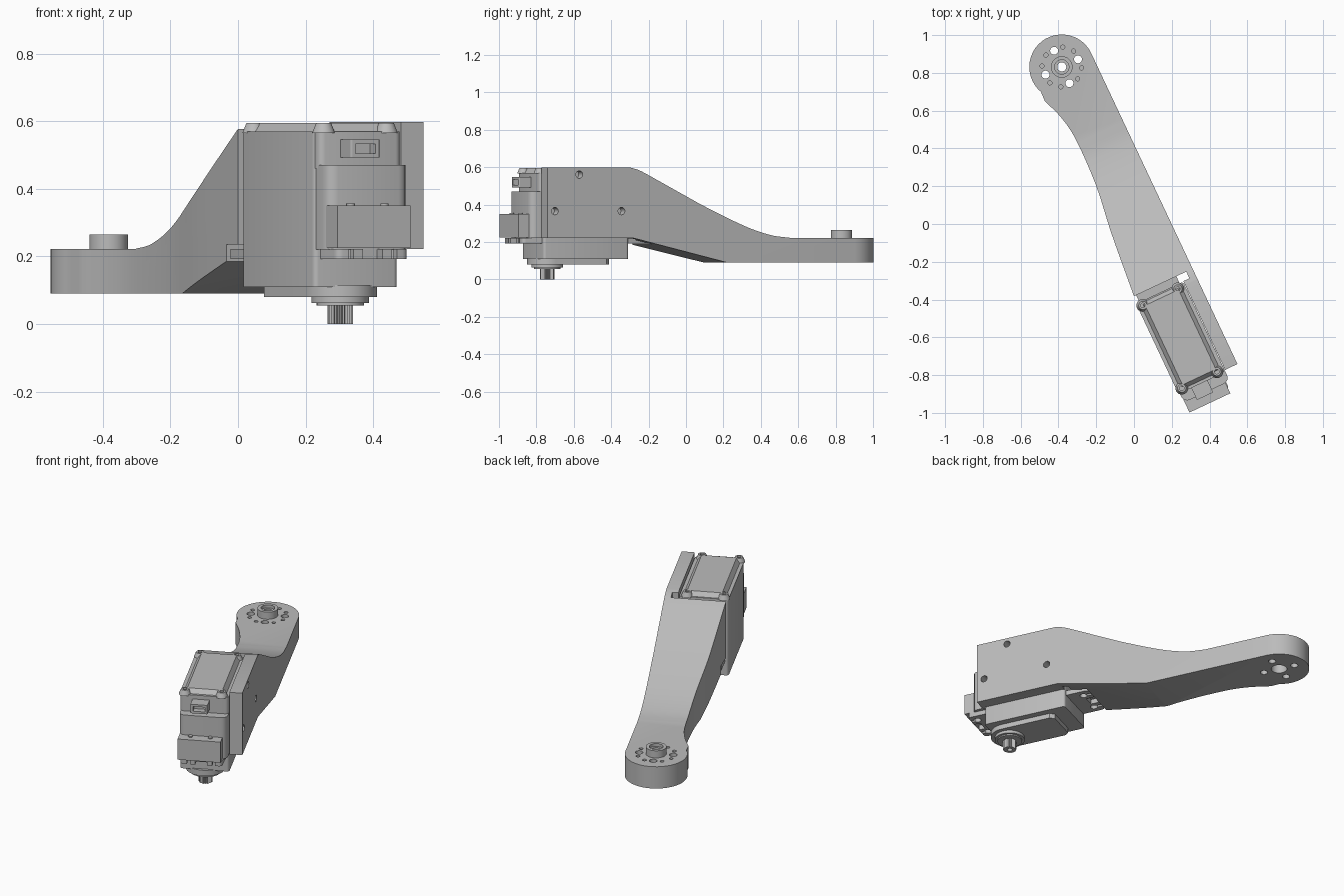
import bpy, bmesh
from math import sin, cos, pi, radians
from mathutils import Matrix, Vector

if "Cube" in bpy.data.objects:
    bpy.data.objects.remove(bpy.data.objects["Cube"])

TURN = radians(25.2)      # whole assembly is turned about z
grey = bpy.data.materials.new("plain_grey")
grey.use_nodes = True
grey.diffuse_color = (0.5, 0.5, 0.5, 1)
grey.node_tree.nodes["Principled BSDF"].inputs["Base Color"].default_value = (0.5, 0.5, 0.5, 1)


def finish(name, bm):
    bmesh.ops.recalc_face_normals(bm, faces=bm.faces)
    mesh = bpy.data.meshes.new(name)
    bm.to_mesh(mesh)
    bm.free()
    mesh.materials.append(grey)
    obj = bpy.data.objects.new(name, mesh)
    bpy.context.collection.objects.link(obj)
    obj.rotation_euler.z = TURN
    return obj


def activate(obj):
    bpy.ops.object.select_all(action='DESELECT')
    obj.select_set(True)
    bpy.context.view_layer.objects.active = obj


def boolean(obj, other, operation='DIFFERENCE'):
    activate(obj)
    mod = obj.modifiers.new("cut", 'BOOLEAN')
    mod.operation, mod.object, mod.solver = operation, other, 'EXACT'
    bpy.ops.object.modifier_apply(modifier=mod.name)
    bpy.data.objects.remove(other)


def smooth(obj):
    activate(obj)
    bpy.ops.object.shade_smooth_by_angle(angle=radians(30))
    return obj


def box(name, x, y, z, bevel=0, taper=0):
    bm = bmesh.new()
    size = (x[1] - x[0], y[1] - y[0], z[1] - z[0])
    bmesh.ops.create_cube(bm, size=1, matrix=Matrix.Diagonal((*size, 1)))
    for v in bm.verts:
        if v.co.z > 0:
            v.co.x -= taper if v.co.x > 0 else -taper
            v.co.y -= taper if v.co.y > 0 else -taper
    bmesh.ops.translate(bm, verts=bm.verts, vec=(sum(x) / 2, sum(y) / 2, sum(z) / 2))
    if bevel:
        upright = [e for e in bm.edges if abs(e.verts[0].co.z - e.verts[1].co.z) > 1e-4]
        bmesh.ops.bevel(bm, geom=upright, offset=bevel, segments=4, profile=0.5, affect='EDGES')
    return finish(name, bm)


def cylinder(name, centre, r, depth, r2=None, axis='Z'):
    bm = bmesh.new()
    spin = Matrix.Rotation(pi / 2, 4, 'Y') if axis == 'X' else Matrix()
    bmesh.ops.create_cone(bm, cap_ends=True, segments=40, radius1=r,
                          radius2=r if r2 is None else r2, depth=depth,
                          matrix=Matrix.Translation(centre) @ spin)
    return finish(name, bm)


def prism(name, points, start, vec):
    # extrude a closed outline; start maps an outline point to 3D
    bm = bmesh.new()
    face = bm.faces.new([bm.verts.new(start(p)) for p in points])
    ext = bmesh.ops.extrude_face_region(bm, geom=[face])
    bmesh.ops.translate(bm, vec=vec,
                        verts=[v for v in ext["geom"] if isinstance(v, bmesh.types.BMVert)])
    return finish(name, bm)


def arc(cx, cy, r, a0, a1, n=24):
    return [(cx + r * cos(radians(a0 + (a1 - a0) * i / n)),
             cy + r * sin(radians(a0 + (a1 - a0) * i / n))) for i in range(n + 1)]


def curve(points, steps=6):
    # smooth curve through the given points
    pts = [Vector(p) for p in points]
    pts = [2 * pts[0] - pts[1]] + pts + [2 * pts[-1] - pts[-2]]
    out = []
    for a, b, c, d in zip(pts, pts[1:], pts[2:], pts[3:]):
        for i in range(steps):
            t = i / steps
            out.append((2 * b + (c - a) * t + (2 * a - 5 * b + 4 * c - d) * t ** 2
                        + (3 * b - a - 3 * c + d) * t ** 3) / 2)
    return [tuple(p) for p in out] + [tuple(pts[-2])]


# Arm: plan outline intersected with its side profile
HUB = (0.008, 0.915)
waist = curve([(-0.15, 0.79), (-0.108, 0.67), (-0.088, 0.53), (-0.095, 0.27),
               (-0.13, 0.0), (-0.163, -0.346)])
plan = [(0.18, -0.904)] + arc(*HUB, 0.172, 0, 205) + waist + [(-0.163, -0.904)]
arm = prism("arm", plan, lambda p: (p[0], p[1], -0.1), (0, 0, 1))
slope = curve([(-0.41, 0.597), (-0.364, 0.584), (-0.306, 0.557), (-0.085, 0.445),
               (0.036, 0.385), (0.257, 0.287), (0.41, 0.238), (0.53, 0.222)])
side = [(-1, 0.222), (-1, 0.597)] + slope + [(1.2, 0.222), (1.2, 0.09), (0.158, 0.09), (-0.4, 0.222)]
boolean(arm, prism("arm_profile", side, lambda p: (-0.5, *p), (1, 0, 0)), 'INTERSECT')

# Pocket for the motor, with room for its ears
boolean(arm, box("pocket", (-0.4, 0.108), (-1.1, -0.346), (0, 1)))
boolean(arm, box("pocket_corner", (0, 0.143), (-0.385, -0.346), (0, 1)))
boolean(arm, box("ear_pocket", (-0.4, 0.108), (-0.5, -0.245), (0, 0.235)))

# Hub boss and holes
boolean(arm, cylinder("boss", (*HUB, 0.22), 0.057, 0.09), 'UNION')
boolean(arm, cylinder("bore", (*HUB, 0.2), 0.024, 0.4))
boolean(arm, cylinder("boss_recess", (*HUB, 0.262), 0.038, 0.03))
boolean(arm, cylinder("lower_bore", (*HUB, 0.1), 0.045, 0.12))
for i in range(4):
    for offset, r, ring, z in ((0, 0.021, 0.095, 0.2), (28, 0.011, 0.105, 0.37),
                               (62, 0.011, 0.105, 0.37)):
        a = radians(i * 90 + offset)
        pos = (HUB[0] + ring * cos(a), HUB[1] + ring * sin(a), z)
        boolean(arm, cylinder("hub_hole", pos, r, 0.4 if offset == 0 else 0.34))

# Screw holes through the side plate
for y, z in ((-0.715, 0.56), (-0.859, 0.365), (-0.466, 0.365)):
    boolean(arm, cylinder("side_hole", (0.18, y, z), 0.02, 0.1, axis='X'))
smooth(arm)

# Motor case
smooth(box("motor_case", (-0.17, 0.105), (-0.89, -0.387), (0.11, 0.57), 0.015))
smooth(box("motor_lid", (-0.15, 0.085), (-0.9, -0.395), (0.57, 0.595), 0, 0.02))
smooth(box("case_front_upper", (-0.165, 0.105), (-0.915, -0.8), (0.46, 0.57), 0.02))
smooth(box("case_front_middle", (-0.163, 0.105), (-0.968, -0.8), (0.22, 0.47), 0.035))
for x in (-0.141, 0.064):
    for y in (-0.894, -0.41):
        post = cylinder("lid_screw", (x, y, 0.58), 0.034, 0.03, 0.022)
        boolean(post, cylinder("socket", (x, y, 0.595), 0.012, 0.02))
        smooth(post)

# Cable socket and front connector block
plug = box("cable_socket", (-0.095, 0), (-0.985, -0.9), (0.492, 0.546), 0.005)
boolean(plug, box("socket_opening", (-0.08, -0.015), (-1, -0.95), (0.505, 0.533)))
smooth(box("connector_block", (-0.159, 0.08), (-1.028, -0.93), (0.225, 0.35)))
for x in (-0.095, 0.015):
    smooth(cylinder("connector_pin", (x, -0.985, 0.35), 0.012, 0.012))

# Mounting ears with slotted holes
ears = box("mounting_ears", (-0.15, 0.085), (-1.005, -0.25), (0.192, 0.222), 0.02)
for y, end in ((-0.965, -1.1), (-0.3, -0.15)):
    boolean(ears, box("ear_gap", (-0.065, 0), sorted((y, end)), (0.1, 0.3)))
    for x in (-0.103, 0.038):
        boolean(ears, cylinder("ear_hole", (x, y, 0.2), 0.02, 0.1))
        boolean(ears, box("ear_slot", (x - 0.008, x + 0.008), sorted((y, end)), (0.1, 0.3)))
smooth(ears)

# Gear cover, output collar and toothed shaft
SHAFT = (-0.042, -0.8)
cover = arc(*SHAFT, 0.108, 180, 360) + [(0.066, -0.5), (0.045, -0.475), (-0.13, -0.475), (-0.15, -0.5)]
smooth(prism("gear_cover", cover, lambda p: (*p, 0.08), (0, 0, 0.035)))
smooth(cylinder("collar", (*SHAFT, 0.075), 0.085, 0.025))
smooth(cylinder("collar_lip", (*SHAFT, 0.065), 0.07, 0.02))
teeth = [(SHAFT[0] + r * cos(a), SHAFT[1] + r * sin(a))
         for i in range(48) for a, r in [(2 * pi * i / 48, 0.038 if i % 2 else 0.032)]]
shaft = prism("output_shaft", teeth, lambda p: (*p, 0), (0, 0, 0.07))
boolean(shaft, cylinder("shaft_bore", (*SHAFT, 0), 0.015, 0.06))
